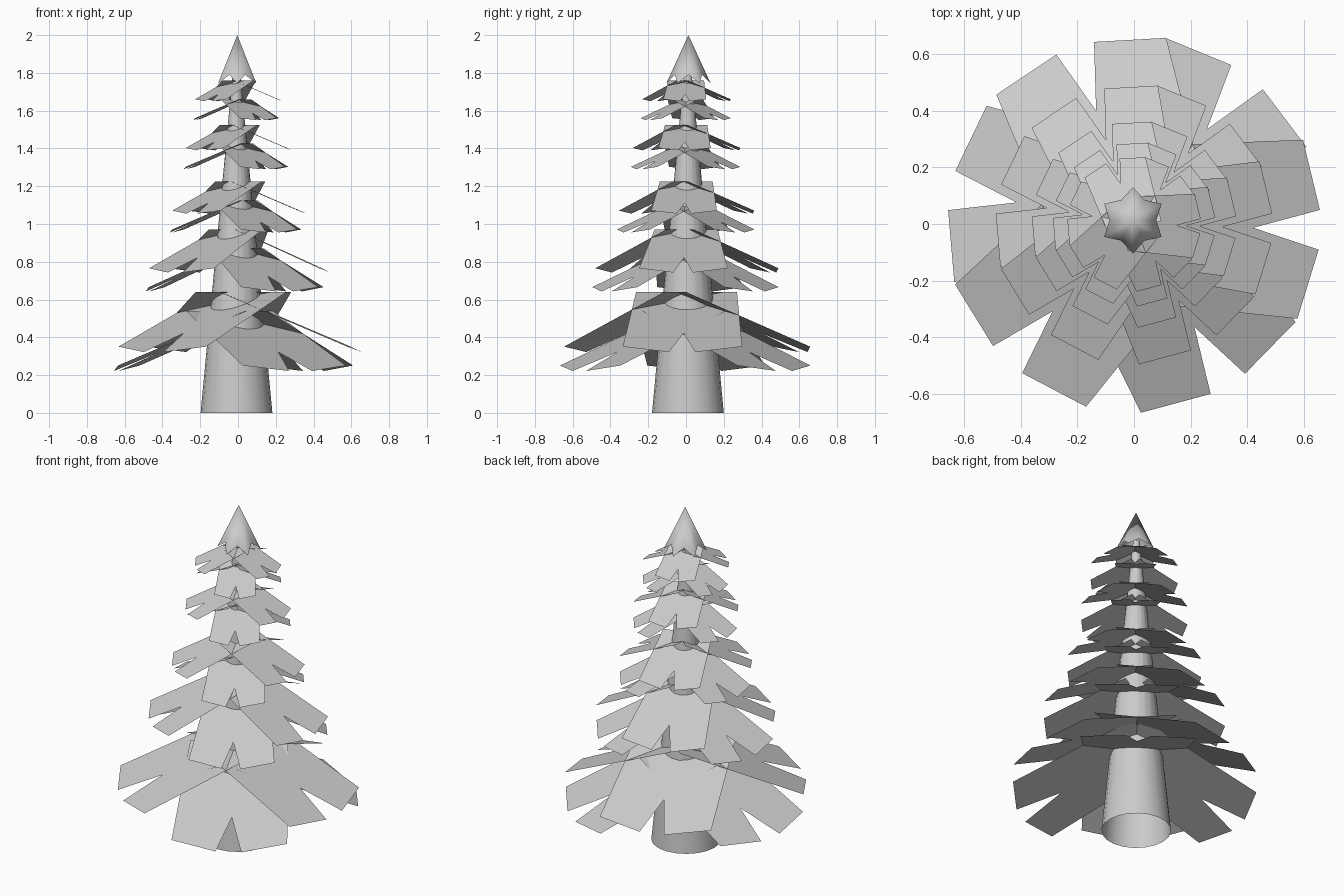
import bpy, bmesh
from math import cos, sin, pi, radians

if "Cube" in bpy.data.objects:
    bpy.data.objects.remove(bpy.data.objects["Cube"])


def make_object(name, verts, faces, smooth=False):
    mesh = bpy.data.meshes.new(name)
    mesh.from_pydata(verts, [], faces)
    mesh.update()
    if smooth:
        mesh.shade_smooth()
    ob = bpy.data.objects.new(name, mesh)
    bpy.context.collection.objects.link(ob)
    return ob


# Trunk: one long open tapering cone
N = 20
cx, cy = -0.008, 0.01
verts = []
for z, r in ((0, 0.19), (1.82, 0.018)):
    verts += [(cx + r * cos(2 * pi * i / N), cy + r * sin(2 * pi * i / N), z)
              for i in range(N)]
faces = [(i, (i + 1) % N, N + (i + 1) % N, N + i) for i in range(N)]
make_object("trunk", verts, faces, smooth=True)

# Treetop: open cone with a six-pointed zigzag rim
verts = [(-0.004, 0.013, 2.0)]
for i in range(12):
    r, z = ((0.117, 1.745), (0.083, 1.79))[i % 2]
    a = pi / 2 + i * pi / 6
    verts.append((-0.004 + r * cos(a), 0.013 + r * sin(a), z))
faces = [(0, 1 + i, 1 + (i + 1) % 12) for i in range(12)]
make_object("treetop", verts, faces, smooth=True)


def branch_ring(name, angles, top_z, top_r, top_w, tip_z, tip_r):
    """Three flat sloping branches, each with a V notch cut in its tip."""
    k = tip_r / 0.652
    # (radius, sideways) outline of one branch
    half = [(top_r, top_w), (0.585 * k, 0.315 * k), (tip_r, 0.07 * k)]
    outline = half + [(0.42 * k, 0)] + [(r, -w) for r, w in reversed(half)]
    slope = (tip_z - top_z) / (tip_r - top_r)
    verts, faces = [], []
    for angle in angles:
        c, s = cos(radians(angle)), sin(radians(angle))
        b = len(verts)
        verts += [(r * c - w * s, r * s + w * c, top_z + slope * (r - top_r))
                  for r, w in outline]
        # centre point on the top edge splits the outline into two halves
        verts.append((top_r * c, top_r * s, top_z))
        faces += [(b + 7, b + 3, b + 2, b + 1, b),
                  (b + 7, b + 6, b + 5, b + 4, b + 3)]
    ob = make_object(name, verts, faces)
    bm = bmesh.new()
    bm.from_mesh(ob.data)
    for f in bm.faces:
        if f.normal.z < 0:
            f.normal_flip()
    bm.to_mesh(ob.data)
    bm.free()


# Branch tiers: top z, top radius, top half width, tip z, tip radius
tiers = [
    (0.64, -0.09, 0.267, 0.322, 0.655),
    (0.97, -0.01, 0.167, 0.743, 0.487),
    (1.225, -0.035, 0.14, 1.055, 0.36),
    (1.525, -0.03, 0.112, 1.39, 0.286),
    (1.76, -0.02, 0.095, 1.65, 0.235),
]
for n, (tz, tr, tw, bz, br) in enumerate(tiers, 1):
    branch_ring(f"upper_branches_{n}", (-1.8, 108.5, 227), tz, tr, tw, bz, br)
    branch_ring(f"lower_branches_{n}", (52.4, 169.6, 300.4),
                tz - 0.1, tr, tw, bz - 0.1, br)
